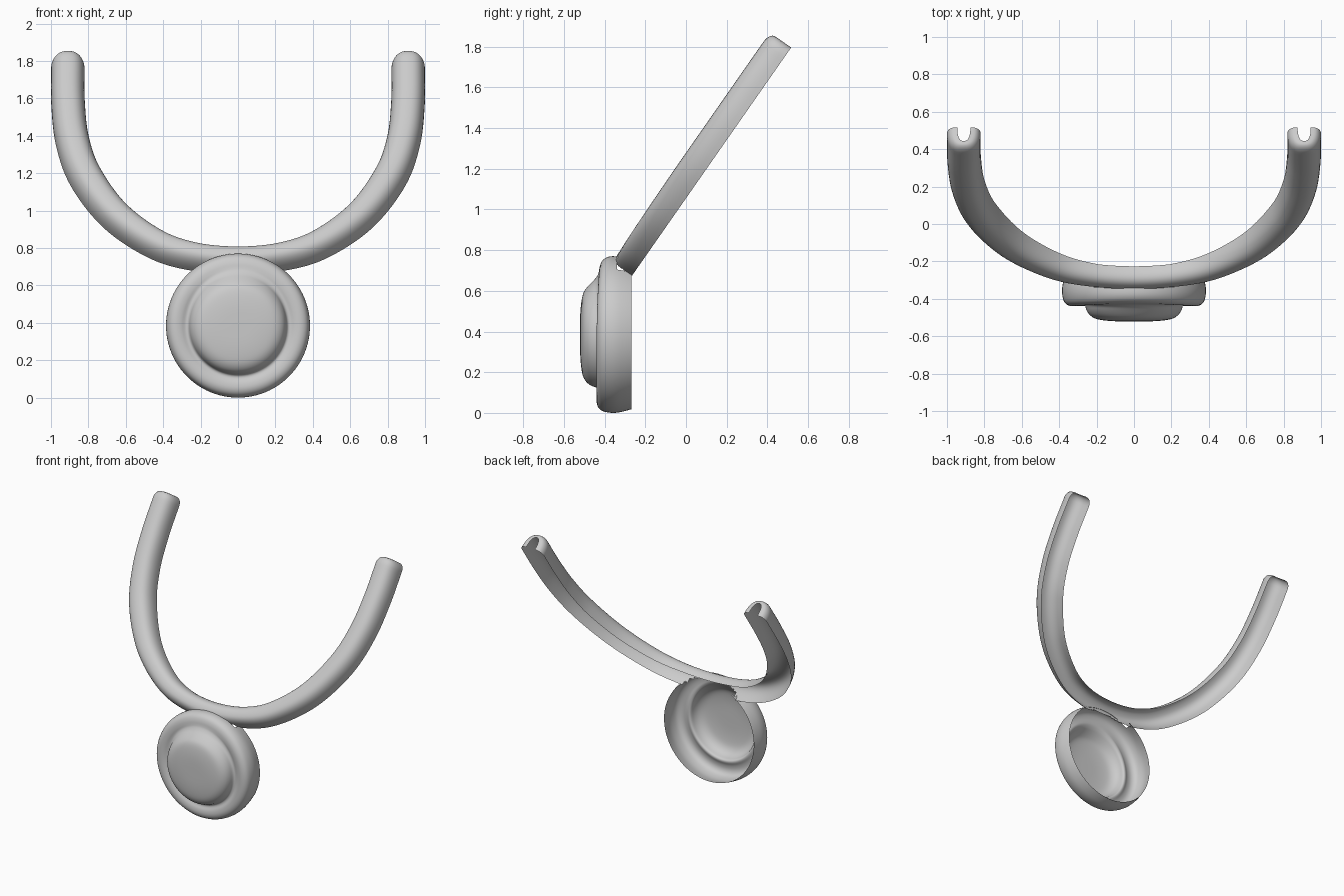
import bpy, bmesh, math
from mathutils import Vector

if "Cube" in bpy.data.objects:
    bpy.data.objects.remove(bpy.data.objects["Cube"])

# Tilted plane that carries the U-shaped band
ORIGIN = Vector((0, -0.265, 0.675))
UP = Vector((0, 0.572, 0.82))
FRONT = Vector((0, -0.82, 0.572))
DISC_Z = 0.385


def finish(name, bm):
    bmesh.ops.remove_doubles(bm, verts=bm.verts, dist=1e-5)
    bmesh.ops.recalc_face_normals(bm, faces=bm.faces)
    mesh = bpy.data.meshes.new(name)
    bm.to_mesh(mesh)
    bm.free()
    ob = bpy.data.objects.new(name, mesh)
    bpy.context.collection.objects.link(ob)
    bpy.context.view_layer.objects.active = ob
    ob.select_set(True)
    bpy.ops.object.shade_smooth_by_angle(angle=math.radians(50))
    ob.select_set(False)


def skin(bm, rows, keep=lambda c: True):
    grid = [[bm.verts.new(p) for p in r] for r in rows]
    for a, b in zip(grid, grid[1:]):
        for i in range(len(a) - 1):
            q = (a[i], a[i + 1], b[i + 1], b[i])
            if keep(sum((v.co for v in q), Vector()) / 4):
                bm.faces.new(q)
    loose = [v for v in bm.verts if not v.link_faces]
    bmesh.ops.delete(bm, geom=loose, context='VERTS')


def smooth_path(pts, n):
    out = []
    for i in range(1, len(pts) - 2):
        p0, p1, p2, p3 = pts[i - 1:i + 3]
        for k in range(n):
            t = k / n
            out.append(0.5 * (2 * p1 + (p2 - p0) * t + (2 * p0 - 5 * p1 + 4 * p2 - p3) * t * t
                              + (3 * p1 - p0 - 3 * p2 + p3) * t ** 3))
    return out + [pts[-2]]


# Band: open-backed channel swept along the U, with rounded, notched ends
half = [(0, .045), (.25, .075), (.45, .16), (.66, .345), (.815, .6), (.885, .84),
        (.908, 1.08), (.91, 1.31)]
right = [Vector(p) for p in half]
left = [Vector((-p.x, p.y)) for p in right[:0:-1]]
ctrl = left + right
ctrl = [2 * ctrl[0] - ctrl[1]] + ctrl + [2 * ctrl[-1] - ctrl[-2]]
path = smooth_path(ctrl, 10)

stations = []   # centre, tangent, inset
for i, p in enumerate(path):
    t = (path[min(i + 1, len(path) - 1)] - path[max(i - 1, 0)]).normalized()
    stations.append((p, t, 0.0))
cap = [(0.055 * math.sin(a), 0.04 * (1 - math.cos(a)))
       for a in [math.radians(15 * k) for k in range(1, 7)]] + [(0.057, 0.055)]
for fwd, inset in cap:
    p, t, _ = stations[-1]
    stations.append((path[-1] + Vector((0, fwd)), Vector((0, 1)), inset))
    stations.insert(0, (path[0] + Vector((0, fwd)), Vector((0, -1)), inset))

rows = []
N = 20
for p, t, inset in stations:
    side = Vector((-t.y, t.x))          # points to the inside of the U
    f = min(1, max(0, (abs(p.x) - 0.2) / 0.6))
    hw = 0.066 + 0.024 * f - inset
    depth = 0.118 + 0.010 * f - inset * 0.7
    lip = 0.03 * (1 - f)
    row = []
    for k in range(N + 1):
        a = math.pi * k / N
        c, s = math.cos(a), max(0, math.sin(a))
        u = hw * math.copysign(abs(c) ** 0.8, c)
        n = depth * s ** 0.8
        if c > 0:
            n = lip + n * (depth - lip) / depth
        q = p + side * u
        row.append(ORIGIN + Vector((q.x, 0, 0)) + UP * q.y + FRONT * n)
    rows.append(row)
bm = bmesh.new()
skin(bm, rows, lambda c: math.hypot(c.x, c.z - DISC_Z) > 0.365)
finish("neck_band", bm)

# Pendant: hollow stepped disc, open at the back; its step softens at the top
low = [(.367, -.268), (.376, -.30), (.384, -.34), (.384, -.375), (.376, -.41), (.36, -.43),
       (.335, -.439), (.305, -.436), (.28, -.426), (.264, -.432), (.254, -.46), (.238, -.485),
       (.21, -.504), (.17, -.514), (.10, -.52), (.0, -.521)]
top = [(.367, -.268), (.376, -.30), (.384, -.34), (.384, -.375), (.374, -.40), (.358, -.415),
       (.335, -.424), (.312, -.428), (.295, -.433), (.275, -.446), (.258, -.462), (.235, -.484),
       (.21, -.502), (.17, -.513), (.10, -.52), (.0, -.521)]
rows = []
SEG = 96
for k in range(SEG + 1):
    a = 2 * math.pi * k / SEG
    w = max(0, math.sin(a)) ** 2
    ctrl = [Vector(l).lerp(Vector(h), w) for l, h in zip(low, top)]
    ctrl = [2 * ctrl[0] - ctrl[1]] + ctrl + [2 * ctrl[-1] - ctrl[-2]]
    rows.append([Vector((v.x * math.cos(a), v.y, DISC_Z + v.x * math.sin(a)))
                 for v in smooth_path(ctrl, 3)])
bm = bmesh.new()
skin(bm, rows, lambda c: not (c.z > 0.70 and c.y > -0.335))
finish("pendant_disc", bm)
